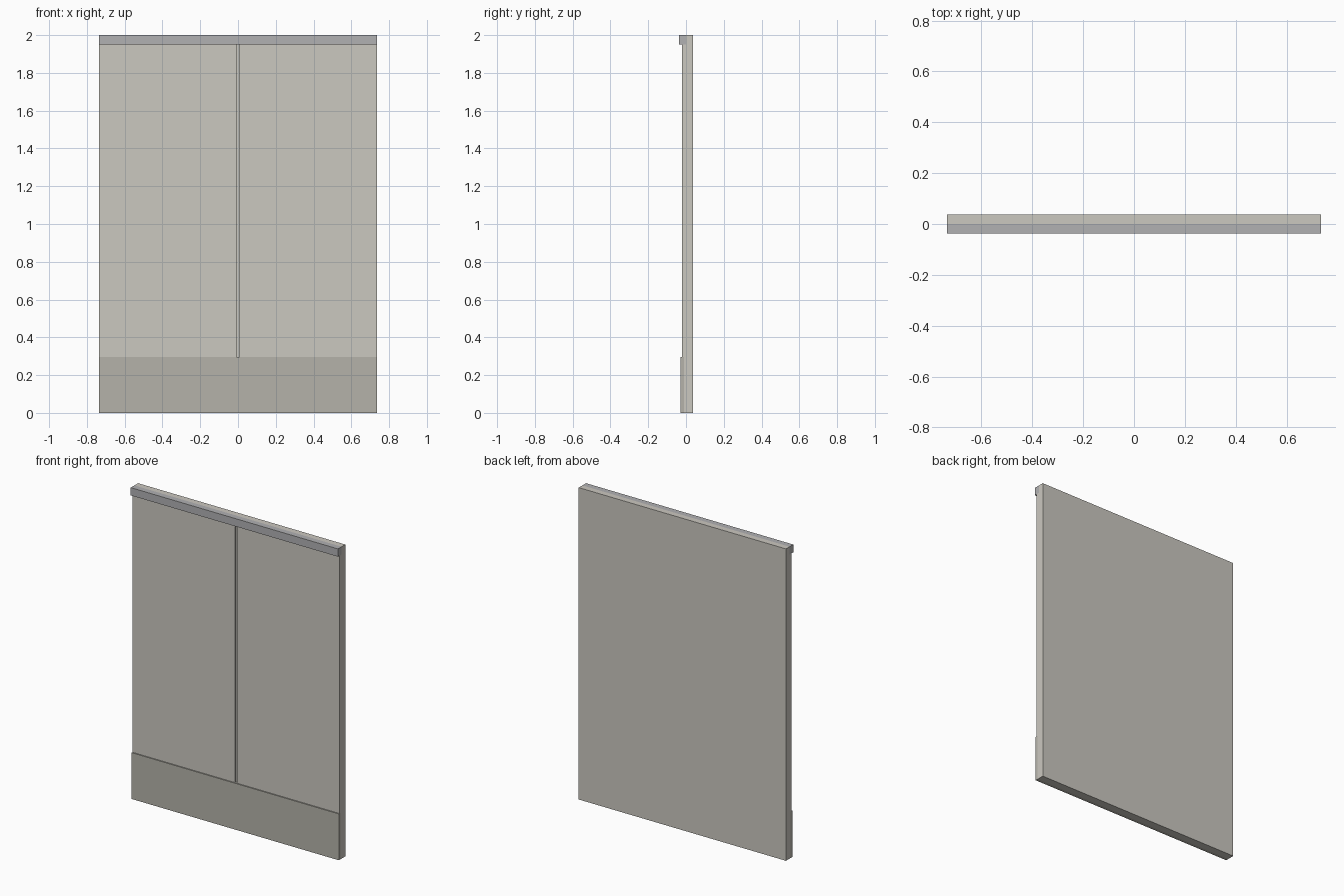
import bpy

if "Cube" in bpy.data.objects:
    bpy.data.objects.remove(bpy.data.objects["Cube"])

W = 0.735      # half width
BACK = 0.037   # rear plane


def material(name, rgb):
    m = bpy.data.materials.new(name)
    m.diffuse_color = (*rgb, 1)
    m.use_nodes = True
    m.node_tree.nodes["Principled BSDF"].inputs["Base Color"].default_value = m.diffuse_color
    return m


stone = material("warm_grey", (0.60, 0.58, 0.53))
dark_stone = material("dark_warm_grey", (0.46, 0.45, 0.40))
metal = material("rail_grey", (0.44, 0.44, 0.45))


def box(name, x, y, z, mat):
    """Axis-aligned box from (min, max) pairs."""
    bpy.ops.mesh.primitive_cube_add(
        size=1, location=[(a + b) / 2 for a, b in (x, y, z)])
    ob = bpy.context.object
    ob.name = name
    ob.scale = [b - a for a, b in (x, y, z)]
    bpy.ops.object.transform_apply(location=False, rotation=False, scale=True)
    ob.data.materials.append(mat)
    return ob


# Full-height backing board
box("backing_board", (-W, W), (-0.010, BACK), (0, 1.95), stone)
box("backing_board_top", (-W, W), (0, BACK), (1.95, 2.0), stone)

# Two front panels with a narrow gap between them
for side, x in (("left", (-W, -0.008)), ("right", (0.008, W))):
    box(side + "_panel", x, (-0.021, -0.010), (0.297, 1.95), stone)

# Skirting along the bottom
box("skirting_board", (-W, W), (-0.028, -0.010), (0, 0.297), dark_stone)

# Projecting rail along the top
box("top_rail", (-W, W), (-BACK, 0), (1.95, 2.0), metal)
